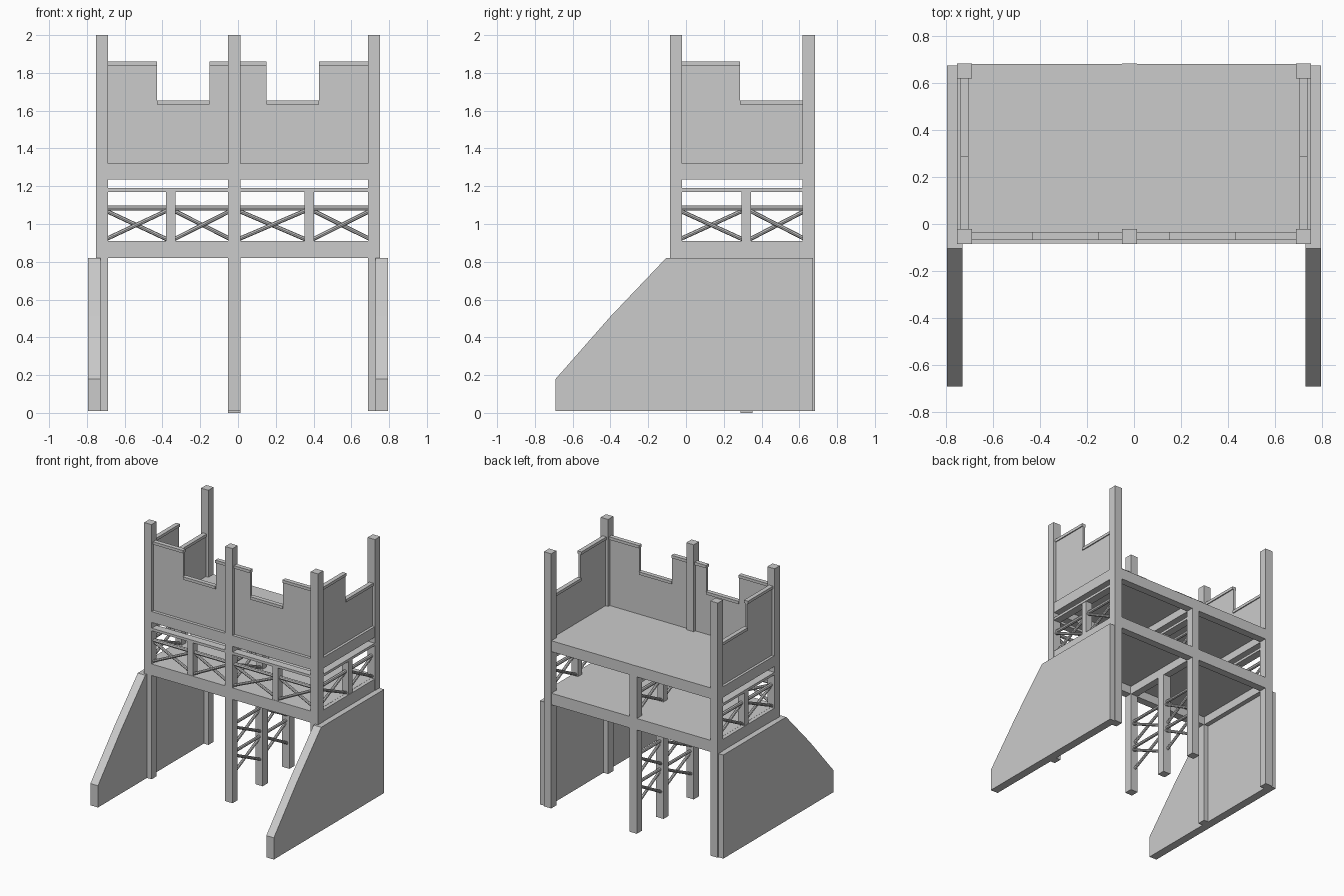
import bpy, bmesh
from mathutils import Vector

if "Cube" in bpy.data.objects:
    bpy.data.objects.remove(bpy.data.objects["Cube"])


def mesh_object(name, bm):
    bmesh.ops.recalc_face_normals(bm, faces=bm.faces)
    me = bpy.data.meshes.new(name)
    bm.to_mesh(me)
    bm.free()
    ob = bpy.data.objects.new(name, me)
    bpy.context.collection.objects.link(ob)
    return ob


def box(name, x0, x1, y0, y1, z0, z1):
    bm = bmesh.new()
    bmesh.ops.create_cube(bm, size=1)
    for v in bm.verts:
        v.co = Vector((x0 + (v.co.x + .5) * (x1 - x0),
                       y0 + (v.co.y + .5) * (y1 - y0),
                       z0 + (v.co.z + .5) * (z1 - z0)))
    return mesh_object(name, bm)


def rod(name, a, b, r=0.011):
    a, b = Vector(a), Vector(b)
    bm = bmesh.new()
    bmesh.ops.create_cone(bm, cap_ends=True, segments=8, radius1=r, radius2=r,
                          depth=(b - a).length)
    ob = mesh_object(name, bm)
    ob.rotation_mode = 'QUATERNION'
    ob.rotation_quaternion = (b - a).to_track_quat('Z', 'Y')
    ob.location = (a + b) / 2
    return ob


def prism(name, pts, at, lo, hi):
    """Extrude a 2D profile; at(u, z, depth) maps it to 3D."""
    bm = bmesh.new()
    n = len(pts)
    lows = [bm.verts.new(at(u, z, lo)) for u, z in pts]
    highs = [bm.verts.new(at(u, z, hi)) for u, z in pts]
    bm.faces.new(lows)
    bm.faces.new(highs[::-1])
    for i in range(n):
        j = (i + 1) % n
        bm.faces.new((lows[i], lows[j], highs[j], highs[i]))
    return mesh_object(name, bm)


H = 0.032                       # half width of the posts
XS = (-0.72, -0.02, 0.72)       # post columns
YF, YM, YB = -0.053, 0.32, 0.65  # front, middle and back rows


def along_x(y):
    return lambda u, z, d: (u, y + d, z)


def along_y(x):
    return lambda u, z, d: (x + d, u, z)


def post(name, x, y, z0, z1, h=H):
    return box(name, x - h, x + h, y - h, y + h, z0, z1)


def span(name, at, u0, u1, h, z0, z1):
    return prism(name, [(u0, z0), (u1, z0), (u1, z1), (u0, z1)], at, -h, h)


# Main posts
for i, x in enumerate(XS):
    post("front_post", x, YF, 0.01, 2.0)
    post("back_post", x, YB, 0.01, 1.32 if i == 1 else 2.0)
post("centre_post", XS[1], YM, 0.0, 0.82)

# Floor frames and decks
for z0, z1 in ((0.82, 0.91), (1.235, 1.32)):
    for y in (YF, YB):
        span("long_beam", along_x(y), XS[0], XS[2], 0.03, z0, z1)
    for x in XS:
        span("cross_beam", along_y(x), YF, YB, 0.029, z0, z1 - 0.001)
    box("deck", XS[0], XS[2], YF, YB, z1 - 0.025, z1)


def cross(at, u0, u1, z0, z1):
    rod("cross_brace", at(u0, z0, -0.008), at(u1, z1, -0.008))
    rod("cross_brace", at(u0, z1, 0.008), at(u1, z0, 0.008))


def railing(at, u0, u1, mid):
    span("rail_post", at, mid - 0.025, mid + 0.025, 0.027, 0.91, 1.175)
    span("hand_rail", at, u0, u1, 0.03, 1.17, 1.19)
    rod("rail_rod", at(u0, 1.085, 0), at(u1, 1.085, 0), 0.014)
    cross(at, u0, mid, 0.91, 1.08)
    cross(at, mid, u1, 0.91, 1.08)


# Railings on the front, both sides and the centre line
railing(along_x(YF), XS[0], XS[1], -0.357)
railing(along_x(YF), XS[1], XS[2], 0.378)
for x in XS:
    railing(along_y(x), YF, YB, YM)

# Climbing braces under the centre line
under = along_y(XS[1])
for z in (0.19, 0.41):
    cross(under, YF, YM, z, z + 0.18)
    cross(under, YM, YB, z, z + 0.18)
    rod("climbing_bar", under(YF, z + 0.19, 0), under(YB, z + 0.19, 0), 0.012)


def battlement(at, steps):
    """Wall panel with a stepped top; steps are (start, end, height)."""
    pts = [(steps[-1][1], 1.31), (steps[0][0], 1.31)]
    for a, b, h in steps:
        pts += [(a, h), (b, h)]
        span("battlement_cap", at, a, b, 0.017, h, h + 0.022)
    prism("battlement_panel", pts, at, -0.009, 0.009)


# Battlement panels
HI, LO = 1.838, 1.633
battlement(along_x(-0.05), [(-0.70, -0.43, HI), (-0.43, -0.15, LO), (-0.15, -0.04, HI)])
battlement(along_x(-0.05), [(0.0, 0.15, HI), (0.15, 0.43, LO), (0.43, 0.70, HI)])
for x in (XS[0], XS[2]):
    battlement(along_y(x), [(-0.03, 0.287, HI), (0.287, 0.63, LO)])

# Sloped side walls
side = [(-0.69, 0.01), (-0.69, 0.18), (-0.40, 0.51), (-0.105, 0.82), (0.672, 0.82), (0.672, 0.01)]
for s in (-1, 1):
    prism("side_wall", side, along_y(s * 0.7605), -0.0325, 0.0325)

# Rounded rods get smooth shading
bpy.ops.object.select_all(action='DESELECT')
for ob in bpy.context.collection.objects:
    if ob.name.startswith(("cross_brace", "rail_rod", "climbing_bar")):
        ob.select_set(True)
        bpy.context.view_layer.objects.active = ob
bpy.ops.object.shade_smooth_by_angle()
